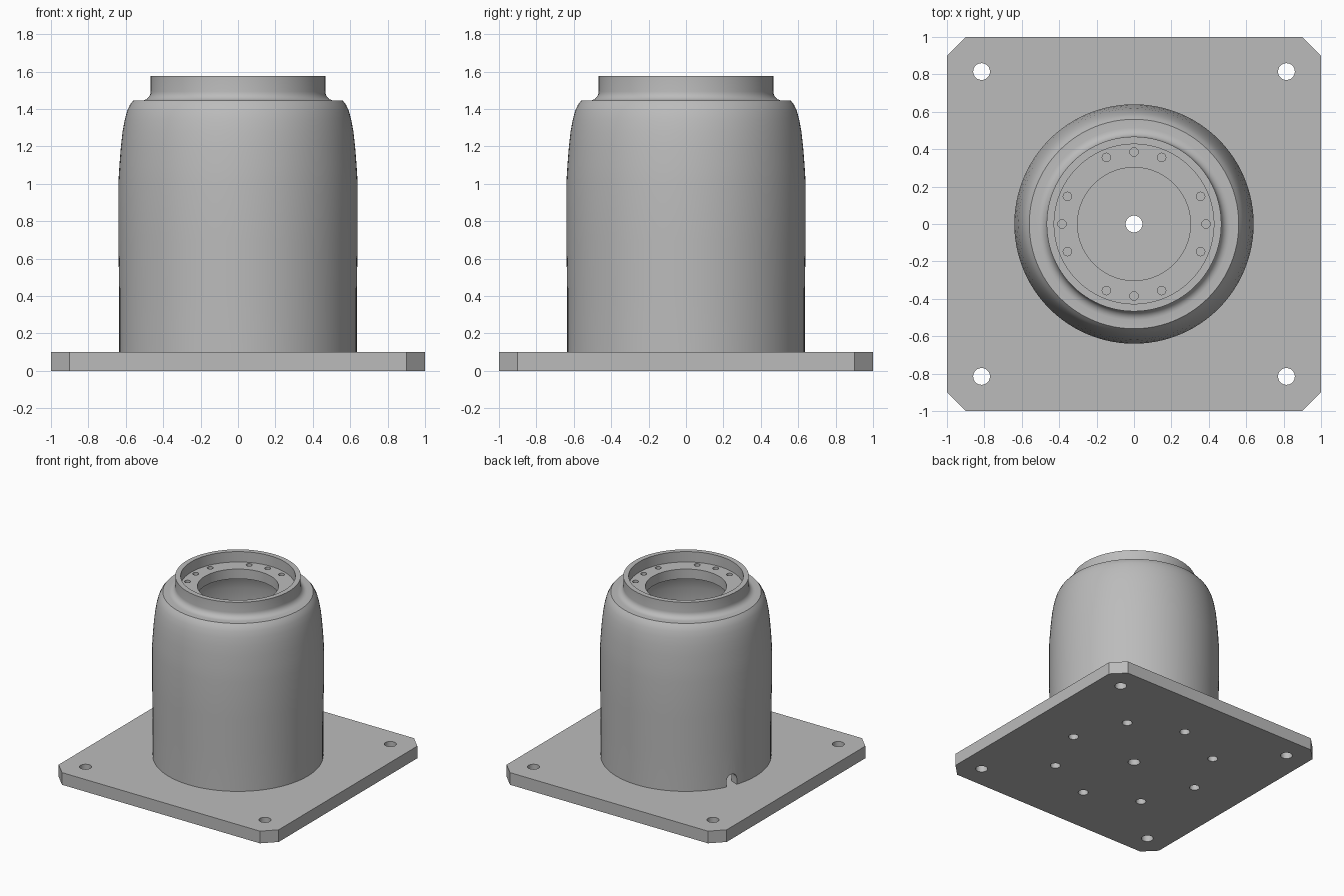
import bpy, bmesh
from math import radians, sin, cos, pi
from mathutils import Vector, Matrix

cube = bpy.data.objects.get("Cube")
if cube:
    bpy.data.objects.remove(cube, do_unlink=True)

# Single cast-metal colour
metal = bpy.data.materials.new("metal_grey")
metal.use_nodes = True
grey = (0.5, 0.5, 0.5, 1)
metal.diffuse_color = grey
metal.node_tree.nodes["Principled BSDF"].inputs["Base Color"].default_value = grey


def make_object(name, bm):
    mesh = bpy.data.meshes.new(name)
    bmesh.ops.recalc_face_normals(bm, faces=bm.faces)
    bm.to_mesh(mesh)
    bm.free()
    obj = bpy.data.objects.new(name, mesh)
    obj.data.materials.append(metal)
    bpy.context.collection.objects.link(obj)
    return obj


def select(obj):
    bpy.ops.object.select_all(action="DESELECT")
    obj.select_set(True)
    bpy.context.view_layer.objects.active = obj


def cut(obj, bm):
    """Subtract the solids in bm from obj."""
    cutter = make_object("cutter", bm)
    cutter.hide_render = True
    mod = obj.modifiers.new("cut", "BOOLEAN")
    mod.operation = "DIFFERENCE"
    mod.solver = "EXACT"
    mod.object = cutter
    select(obj)
    bpy.ops.object.modifier_apply(modifier=mod.name)
    bpy.data.objects.remove(cutter, do_unlink=True)


def add_drill(bm, x, y, radius, z_low, z_high, sides=24):
    bmesh.ops.create_cone(
        bm, cap_ends=True, segments=sides, radius1=radius, radius2=radius,
        depth=z_high - z_low, matrix=Matrix.Translation((x, y, (z_low + z_high) / 2)))


def revolve(name, profile, steps=96):
    bm = bmesh.new()
    verts = [bm.verts.new((r, 0, z)) for r, z in profile]
    edges = [bm.edges.new((a, b)) for a, b in zip(verts, verts[1:] + verts[:1])]
    bmesh.ops.spin(bm, geom=verts + edges, cent=(0, 0, 0), axis=(0, 0, 1),
                   angle=2 * pi, steps=steps, use_merge=True)
    bmesh.ops.remove_doubles(bm, verts=bm.verts, dist=1e-4)
    return make_object(name, bm)


# Base plate: square with clipped corners
BASE = 0.1
bm = bmesh.new()
outline = []
for turn in range(4):
    rot = Matrix.Rotation(turn * pi / 2, 3, "Z")
    outline += [rot @ Vector((1, 0.9, 0)), rot @ Vector((0.9, 1, 0))]
face = bm.faces.new([bm.verts.new(p) for p in outline])
top = bmesh.ops.extrude_face_region(bm, geom=[face])["geom"]
bmesh.ops.translate(bm, vec=(0, 0, BASE),
                    verts=[v for v in top if isinstance(v, bmesh.types.BMVert)])
base_plate = make_object("base_plate", bm)

# Plate holes: centre, corners and a ring of screws under the housing
bm = bmesh.new()
add_drill(bm, 0, 0, 0.045, -0.1, 0.2)
for x in (-0.815, 0.815):
    for y in (-0.815, 0.815):
        add_drill(bm, x, y, 0.045, -0.1, 0.2)
for i in range(8):
    a = i * pi / 4
    add_drill(bm, 0.595 * cos(a), 0.595 * sin(a), 0.038, -0.1, 0.2)
cut(base_plate, bm)

# Housing: hollow shell with rounded shoulder, filleted collar and recessed seat
shoulder = [(0.635, BASE), (0.635, 0.4), (0.64, 0.7), (0.64, 1.0), (0.634, 1.1),
            (0.626, 1.2), (0.617, 1.28), (0.605, 1.345), (0.592, 1.392),
            (0.577, 1.424), (0.56, 1.445)]
fillet = [(0.515 - 0.048 * sin(t * pi / 12), 1.445 + 0.048 * (1 - cos(t * pi / 12)))
          for t in range(7)]
collar = [(0.467, 1.575), (0.427, 1.575), (0.427, 1.49), (0.302, 1.49), (0.302, 1.41)]
inside = [(0.43, 1.41), (0.48, 1.39), (0.52, 1.33), (0.55, 1.22), (0.56, 1.1), (0.56, BASE)]
housing = revolve("housing", shoulder + fillet + collar + inside)

# Bolt holes around the seat, leaving the diagonals free
bm = bmesh.new()
for i in range(16):
    if i % 4 != 2:
        a = i * pi / 8
        add_drill(bm, 0.385 * cos(a), 0.385 * sin(a), 0.023, 1.35, 1.53, 16)
cut(housing, bm)

# Arched cable notch at the foot of the housing wall
bm = bmesh.new()
half, spring = 0.045, BASE + 0.05
arch = [(-half, BASE - 0.05), (half, BASE - 0.05)]
arch += [(half * cos(t * pi / 12), spring + half * sin(t * pi / 12)) for t in range(13)]
face = bm.faces.new([bm.verts.new((0.45, y, z)) for y, z in arch])
end = bmesh.ops.extrude_face_region(bm, geom=[face])["geom"]
bmesh.ops.translate(bm, vec=(0.3, 0, 0),
                    verts=[v for v in end if isinstance(v, bmesh.types.BMVert)])
bmesh.ops.rotate(bm, verts=bm.verts, cent=(0, 0, 0),
                 matrix=Matrix.Rotation(radians(157.5), 3, "Z"))
cut(housing, bm)

# Smooth curved walls, crisp rims
for obj in (base_plate, housing):
    select(obj)
    bpy.ops.object.shade_smooth_by_angle(angle=radians(30))
